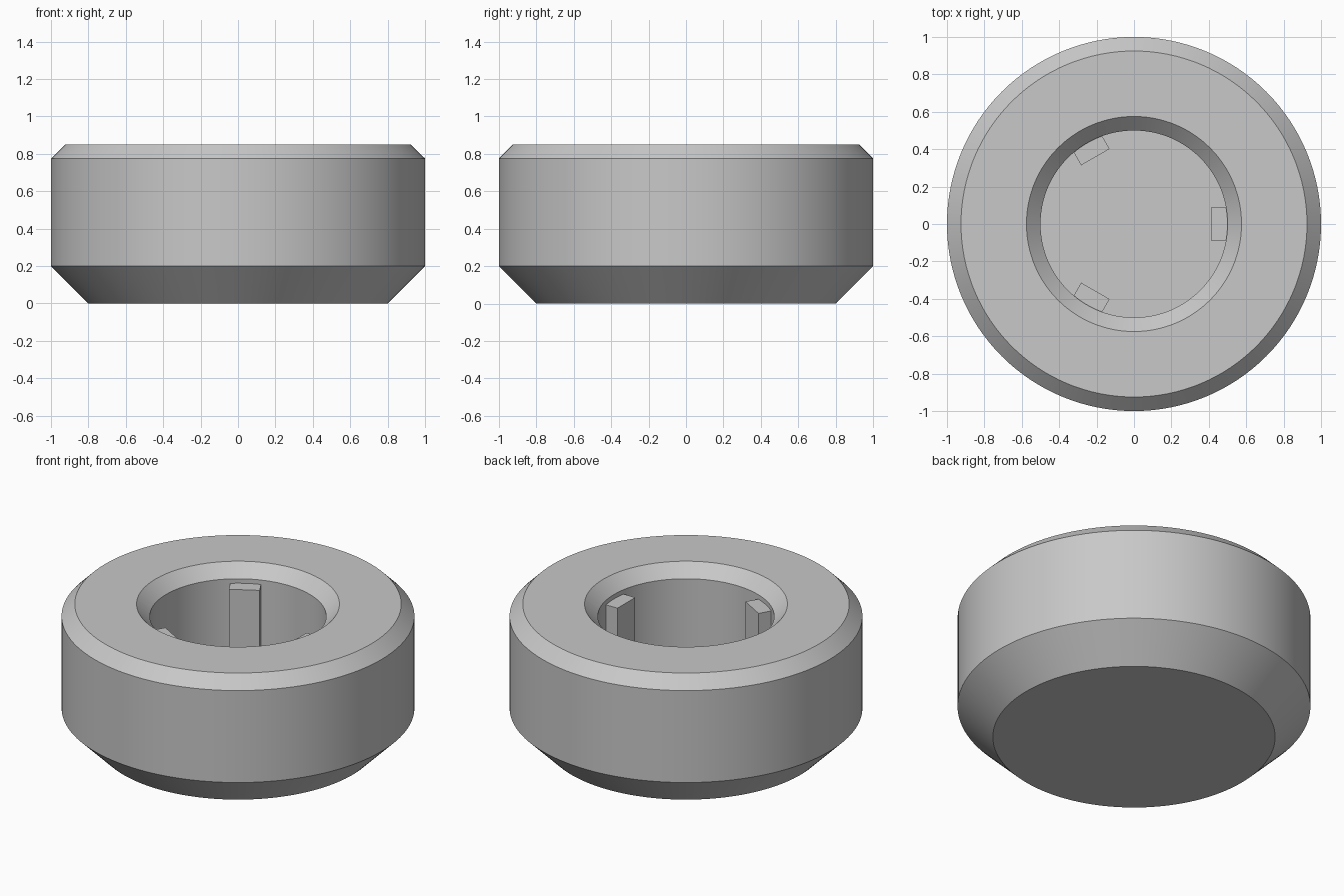
import bpy
import bmesh
from math import radians, tau
from mathutils import Matrix

cube = bpy.data.objects.get("Cube")
if cube:
    bpy.data.objects.remove(cube)

SEGMENTS = 128
HEIGHT = 0.85
FLOOR = 0.2       # floor of the bore
BORE = 0.5        # bore radius
CHAMFER = 0.075   # top edge chamfers

grey = bpy.data.materials.new("plain_grey")
grey.use_nodes = True
colour = (0.58, 0.58, 0.58, 1)
grey.diffuse_color = colour
grey.node_tree.nodes["Principled BSDF"].inputs["Base Color"].default_value = colour


def add_object(name, bm):
    bmesh.ops.recalc_face_normals(bm, faces=bm.faces)
    mesh = bpy.data.meshes.new(name)
    bm.to_mesh(mesh)
    bm.free()
    mesh.materials.append(grey)
    obj = bpy.data.objects.new(name, mesh)
    bpy.context.collection.objects.link(obj)
    return obj


# Body: chamfered cup profile spun around the vertical axis
profile = [
    (0, 0), (0.8, 0), (1, 0.2), (1, HEIGHT - CHAMFER),
    (1 - CHAMFER, HEIGHT), (BORE + CHAMFER, HEIGHT),
    (BORE, HEIGHT - CHAMFER), (BORE, FLOOR), (0, FLOOR),
]
bm = bmesh.new()
verts = [bm.verts.new((r, 0, z)) for r, z in profile]
edges = [bm.edges.new(pair) for pair in zip(verts, verts[1:])]
bmesh.ops.spin(bm, geom=verts + edges, cent=(0, 0, 0), axis=(0, 0, 1),
               angle=tau, steps=SEGMENTS, use_duplicate=False)
bmesh.ops.remove_doubles(bm, verts=bm.verts, dist=0.0001)
body = add_object("chamfered_body", bm)
bpy.ops.object.select_all(action="DESELECT")
body.select_set(True)
bpy.context.view_layer.objects.active = body
bpy.ops.object.shade_smooth_by_angle(angle=radians(25))

# Ribs: three upright keys set into the bore wall
inner, outer, width, top = 0.413, 0.53, 0.175, 0.747
bottom = FLOOR - 0.02
for i in range(3):
    bm = bmesh.new()
    place = (Matrix.Rotation(i * tau / 3, 4, "Z")
             @ Matrix.Translation(((inner + outer) / 2, 0, (top + bottom) / 2))
             @ Matrix.Diagonal((outer - inner, width, top - bottom, 1)))
    bmesh.ops.create_cube(bm, size=1, matrix=place)
    add_object(f"bore_rib_{i + 1}", bm)
